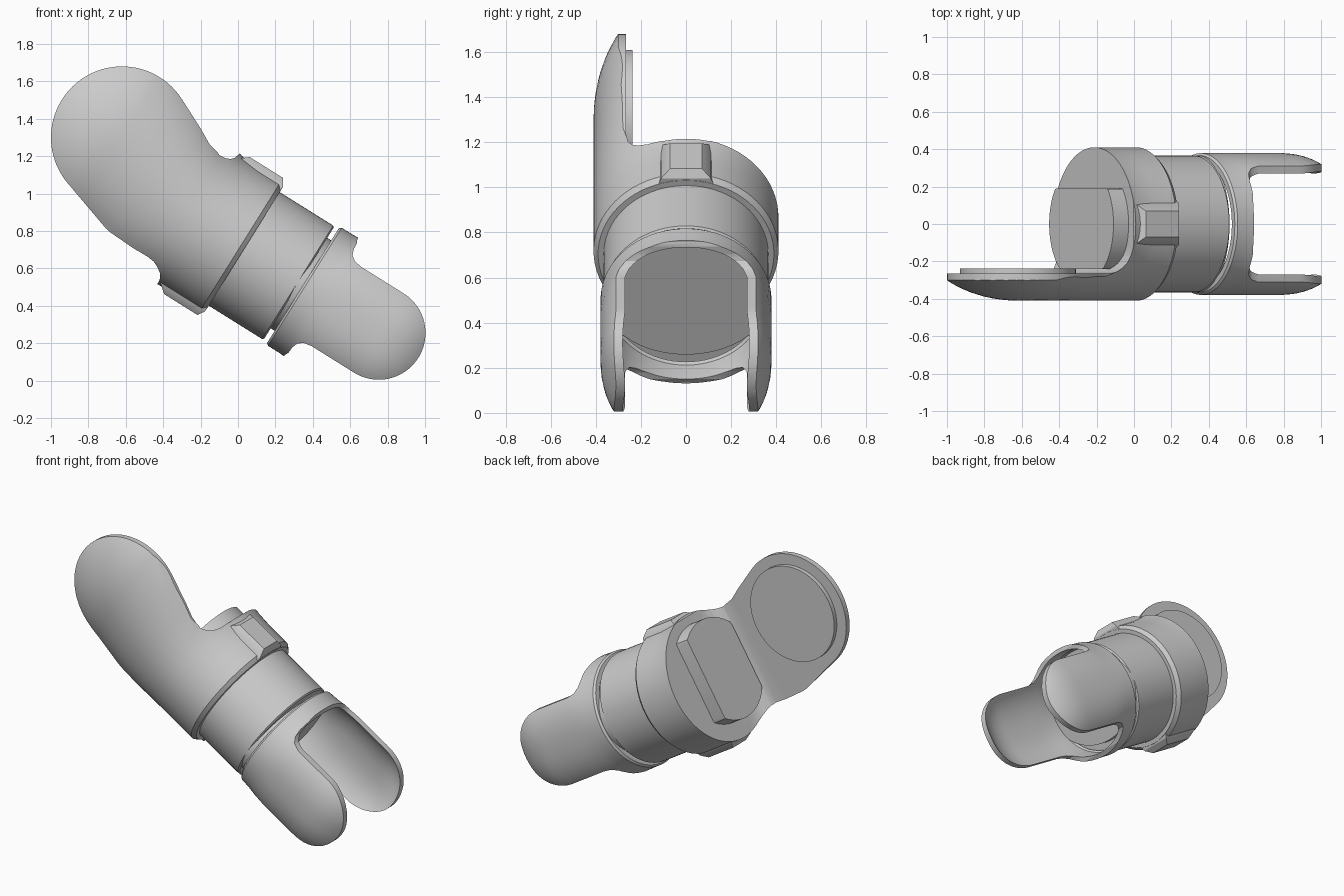
import bpy, bmesh
from math import sin, cos, pi, radians, copysign
from mathutils import Matrix

if "Cube" in bpy.data.objects:
    bpy.data.objects.remove(bpy.data.objects["Cube"])

# Parts are built along a straight local x axis, then tilted into place
TILT = Matrix.Translation((0.326, 0, 0.5215)) @ Matrix.Rotation(radians(32), 4, 'Y')
SEG = 72


def finish(name, bm):
    bmesh.ops.recalc_face_normals(bm, faces=bm.faces)
    me = bpy.data.meshes.new(name)
    bm.transform(TILT)
    bm.to_mesh(me)
    bm.free()
    ob = bpy.data.objects.new(name, me)
    bpy.context.collection.objects.link(ob)
    return ob


def spow(x, e):
    return copysign(abs(x) ** e, x)


def loft(name, sections):
    """Skin superellipse sections (x, z centre, y radius, z radius, power)."""
    bm = bmesh.new()
    rings = []
    for x, zc, ry, rz, n in sections:
        rings.append([bm.verts.new((x, ry * spow(cos(a), 2 / n), zc + rz * spow(sin(a), 2 / n)))
                      for a in (2 * pi * i / SEG for i in range(SEG))])
    for r, s in zip(rings, rings[1:]):
        for i in range(SEG):
            j = (i + 1) % SEG
            bm.faces.new((r[i], r[j], s[j], s[i]))
    bm.faces.new(rings[0])
    bm.faces.new(rings[-1])
    return finish(name, bm)


def dome(x0, rx, zc, ry, rz, n, steps=16):
    out = []
    for i in range(1, steps + 1):
        a = radians(88) * i / steps
        s, c = sin(a) ** (2 / n), cos(a) ** (2 / n)
        out.append((x0 + rx * s, zc, ry * c, rz * c, n))
    return out


def prism(name, pts, axis, lo, hi):
    put = {'x': lambda p, t: (t, p[0], p[1]),
           'y': lambda p, t: (p[0], t, p[1]),
           'z': lambda p, t: (p[0], p[1], t)}[axis]
    bm = bmesh.new()
    a, b = ([bm.verts.new(put(p, t)) for p in pts] for t in (lo, hi))
    bm.faces.new(a)
    bm.faces.new(b)
    for i in range(len(pts)):
        j = (i + 1) % len(pts)
        bm.faces.new((a[i], a[j], b[j], b[i]))
    return finish(name, bm)


def arc(cx, cy, r, a0, a1, n):
    return [(cx + r * cos(radians(a0 + (a1 - a0) * i / n)),
             cy + r * sin(radians(a0 + (a1 - a0) * i / n))) for i in range(n + 1)]


def cut(ob, tool, op):
    mod = ob.modifiers.new(op, 'BOOLEAN')
    mod.object, mod.operation, mod.solver = tool, op, 'EXACT'
    bpy.context.view_layer.objects.active = ob
    bpy.ops.object.modifier_apply(modifier=mod.name)
    bpy.data.objects.remove(tool)


# Upper arm: round collar flowing into a wide domed paddle
PX, PZ = -1.215, 0.159
arm = loft('upper_arm', [(-0.345, 0, 0.39, 0.385, 2), (-0.37, 0, 0.41, 0.405, 2),
                         (-0.50, 0, 0.41, 0.405, 2), (-0.62, 0.005, 0.41, 0.41, 2),
                         (-0.72, 0.02, 0.41, 0.43, 2), (-0.85, 0.055, 0.41, 0.48, 2),
                         (-1.00, 0.10, 0.41, 0.53, 2), (PX, PZ, 0.41, 0.56, 2)]
           + dome(PX, -0.56, PZ, 0.41, 0.56, 2))
outline = ([(-0.3, 0.5), (-0.63, 0.5), (-0.637, 0.41), (-0.66, 0.38), (-0.70, 0.364),
            (-0.74, 0.362), (-0.80, 0.377), (-0.885, 0.423)]
           + arc(PX, PZ, 0.38, 64, 250, 40)
           + [(-0.95, -0.325), (-0.78, -0.37), (-0.62, -0.425), (-0.3, -0.5)])
cut(arm, prism('outline_cutter', outline, 'y', -0.6, 0.6), 'INTERSECT')
recess = [(-2, -0.265), (-0.76, -0.265), (-0.72, -0.258), (-0.685, -0.238), (-0.66, -0.21),
          (-0.645, -0.17), (-0.64, -0.12), (-0.64, 1), (-2, 1)]
cut(arm, prism('recess_cutter', recess, 'z', -1, 1), 'DIFFERENCE')

# Round pad on the inside of the paddle
prism('paddle_pad', arc(PX, PZ, 0.31, 0, 355, 71), 'y', -0.28, -0.237)

# Flat-sided block on the collar end
key = [(max(-0.24, min(0.19, y)), z) for y, z in arc(0, 0.03, 0.325, 0, 355, 71)]
key = [p for i, p in enumerate(key)
       if not (p[0] in (-0.24, 0.19) and key[i - 1][0] == p[0] == key[(i + 1) % len(key)][0])]
prism('end_block', key, 'x', -0.735, -0.6)

# Raised tabs on both sides of the collar
for label, s in (('top', 1), ('bottom', -1)):
    bm = bmesh.new()
    levels = [((-0.625, -0.346), 0.13, 0.34), ((-0.625, -0.346), 0.11, 0.395),
              ((-0.58, -0.37), 0.07, 0.432)]
    rings = [[bm.verts.new((x, y, s * z)) for x, y in
              ((x0, -w), (x1, -w), (x1, w), (x0, w))] for (x0, x1), w, z in levels]
    bm.faces.new(rings[0])
    bm.faces.new(rings[-1])
    for r, q in zip(rings, rings[1:]):
        for i in range(4):
            j = (i + 1) % 4
            bm.faces.new((r[i], r[j], q[j], q[i]))
    finish('collar_tab_' + label, bm)

# Middle tube and the narrow core in the gap below it
loft('middle_tube', [(-0.40, 0, 0.365, 0.358, 2), (-0.008, 0, 0.365, 0.358, 2),
                     (0.0, 0, 0.355, 0.35, 2)])
loft('gap_core', [(-0.02, 0, 0.365, 0.285, 2), (0.04, 0, 0.365, 0.285, 2)])

# Fork: hollow capsule shell trimmed to a ring with two rounded prongs
FX = 0.503


def shell(t):
    return ([(0.025, 0, 0.367 - t, 0.362 - t, 2), (0.037, 0, 0.379 - t, 0.372 - t, 2),
             (0.10, 0, 0.38 - t, 0.372 - t, 2.05), (0.15, 0, 0.38 - t, 0.374 - t, 2.15),
             (0.25, 0, 0.38 - t, 0.38 - t, 2.35), (FX, 0, 0.38 - t, 0.38 - t, 2.35)]
            + dome(FX, 0.38 - t, 0, 0.38 - t, 0.38 - t, 2.35))


fork = loft('fork', shell(0)[::-1] + shell(0.03))
half = [(0.0, 0.5), (0.13, 0.5), (0.14, 0.365), (0.15, 0.345), (0.152, 0.31),
        (0.163, 0.28), (0.19, 0.258), (0.235, 0.25)]
trim = half + arc(FX, 0, 0.25, 90, -90, 36) + [(x, -z) for x, z in half[::-1]]
cut(fork, prism('fork_cutter', trim, 'y', -0.6, 0.6), 'INTERSECT')

# Smooth shading with crisp edges
for ob in bpy.context.scene.objects:
    bpy.ops.object.select_all(action='DESELECT')
    ob.select_set(True)
    bpy.context.view_layer.objects.active = ob
    bpy.ops.object.shade_smooth_by_angle(angle=radians(30))
